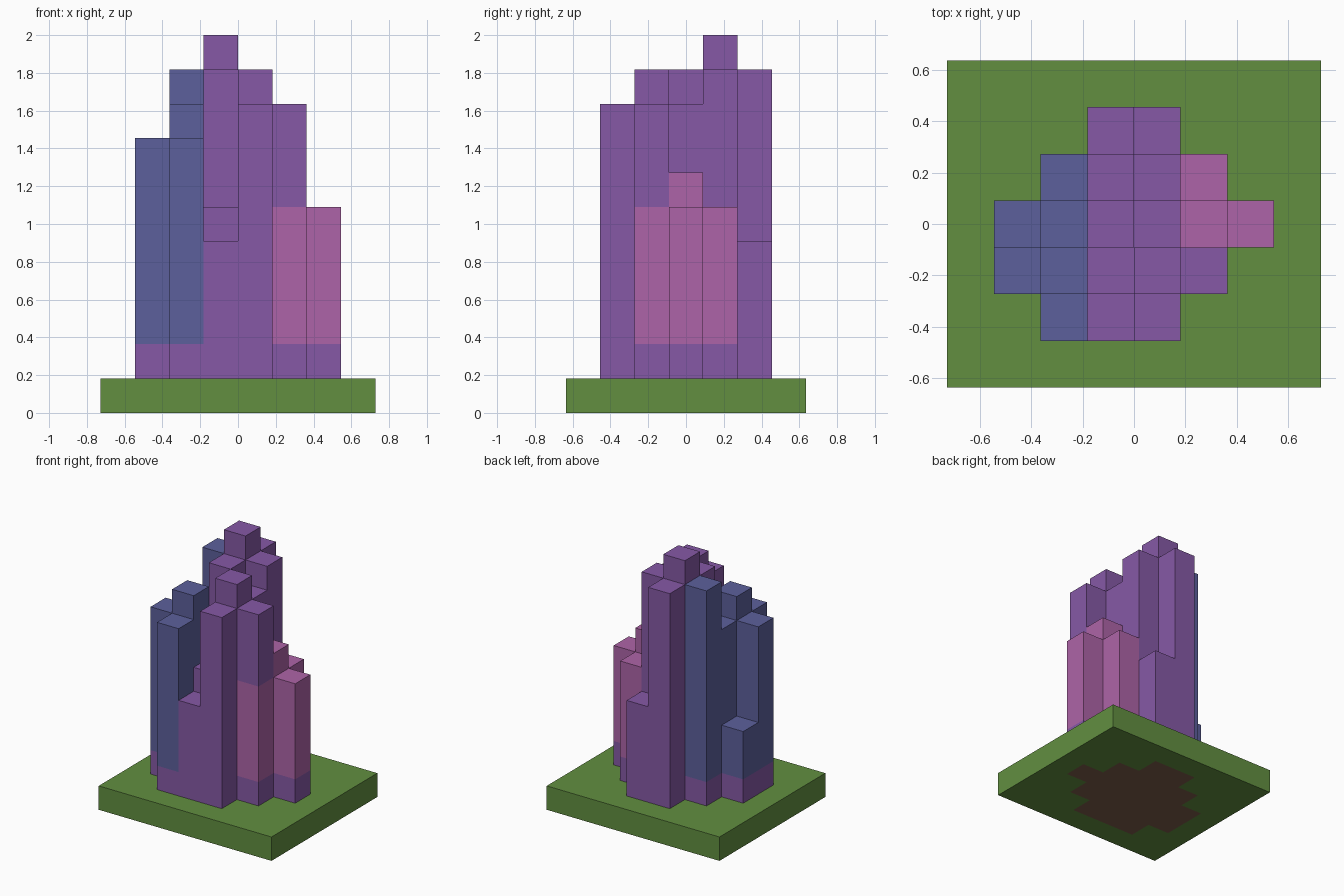
import bpy
import bmesh
from mathutils import Vector

cube = bpy.data.objects.get("Cube")
if cube:
    bpy.data.objects.remove(cube, do_unlink=True)

U = 2 / 11          # one block
NX, NY = 8, 7       # base size in blocks


def material(name, rgb):
    """Flat material from sRGB values of 0-255."""
    col = [(c / 255 / 12.92) if c < 11 else ((c / 255 + 0.055) / 1.055) ** 2.4 for c in rgb]
    m = bpy.data.materials.new(name)
    m.use_nodes = True
    m.diffuse_color = (*col, 1)
    m.node_tree.nodes["Principled BSDF"].inputs["Base Color"].default_value = (*col, 1)
    return m


GRASS = material("grass green", (98, 143, 64))
SOIL = material("soil brown", (126, 94, 76))
PURPLE = material("purple", (134, 89, 166))
BLUE = material("slate blue", (92, 96, 156))
PINK = material("pink", (174, 100, 168))


def block(name, lo, hi, mats, cuts, rule):
    """Box between two block corners, cut on planes, coloured by a rule."""
    bm = bmesh.new()
    bmesh.ops.create_cube(bm, size=1)
    lo, hi = Vector(lo), Vector(hi)
    for v in bm.verts:
        v.co = Vector(lo[k] if v.co[k] < 0 else hi[k] for k in range(3))
    for axis, pos in cuts:
        normal = Vector((0, 0, 0))
        normal[axis] = 1
        bmesh.ops.bisect_plane(bm, geom=bm.verts[:] + bm.edges[:] + bm.faces[:],
                               plane_co=normal * pos, plane_no=normal)
    bm.normal_update()
    for f in bm.faces:
        f.material_index = rule(f)
    for v in bm.verts:
        v.co = (v.co - Vector((NX / 2, NY / 2, 0))) * U
    me = bpy.data.meshes.new(name)
    bm.to_mesh(me)
    bm.free()
    for m in mats:
        me.materials.append(m)
    ob = bpy.data.objects.new(name, me)
    bpy.context.collection.objects.link(ob)


# Column top heights in blocks: rows run front to back, entries left to right
HEIGHTS = [
    [0, 8, 5, 9, 0, 0],
    [8, 9, 6, 10, 9, 0],
    [4, 8, 10, 9, 7, 6],
    [0, 10, 11, 10, 6, 0],
    [0, 0, 10, 5, 0, 0],
]
SIDE_COLOUR = [BLUE, BLUE, PURPLE, PURPLE, PINK, PINK]
PINK_LIMIT = 7      # purple returns above the pink on the front tower
FRONT_TOWER = (4, 1)

# Columns: purple foot, then the colour of that side
for j, row in enumerate(HEIGHTS):
    for i, top in enumerate(row):
        if not top:
            continue
        limit = PINK_LIMIT - 1 if (i, j) == FRONT_TOWER else top

        def band(f, limit=limit):
            z = f.calc_center_median().z
            return 1 if 2 < z < limit + 0.01 else 0

        block(f"column_{i}_{j}", (i + 1, j + 1, 1), (i + 2, j + 2, top),
              [PURPLE, SIDE_COLOUR[i]], [(2, 2), (2, limit)] if limit < top else [(2, 2)], band)


# Grass base with bare soil on the underside beneath the columns
def base_rule(f):
    c = f.calc_center_median()
    i, j = int(c.x) - 1, int(c.y) - 1
    under = f.normal.z < -0.5 and 0 <= i < 6 and 0 <= j < 5
    return 1 if under and HEIGHTS[j][i] else 0


grid = [(0, x) for x in range(1, NX)] + [(1, y) for y in range(1, NY)]
block("grass_base", (0, 0, 0), (NX, NY, 1), [GRASS, SOIL], grid, base_rule)
